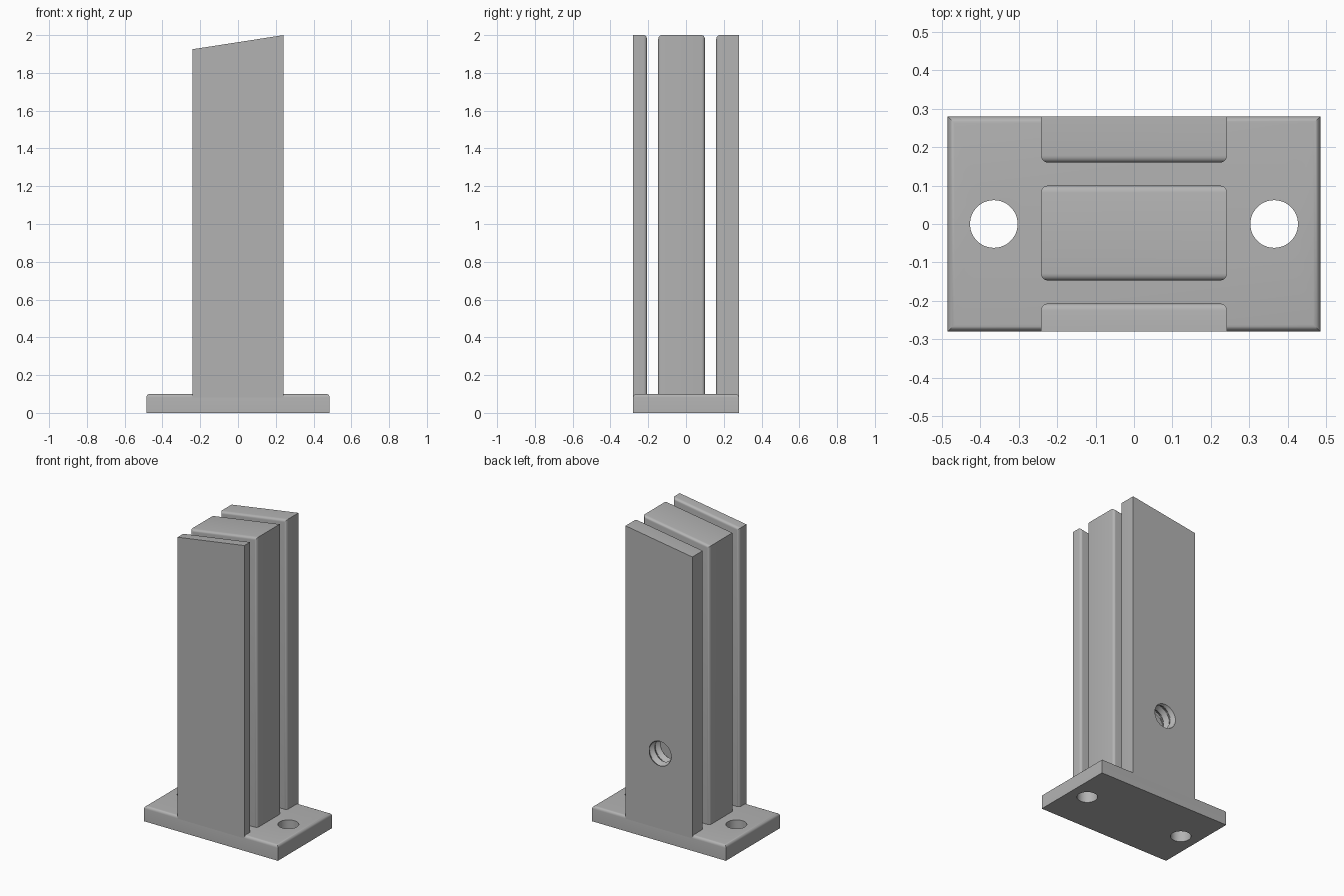
import bpy, bmesh, math

if "Cube" in bpy.data.objects:
    bpy.data.objects.remove(bpy.data.objects["Cube"], do_unlink=True)

# Single satin grey finish
grey = bpy.data.materials.new("satin_grey")
grey.use_nodes = True
grey.diffuse_color = (0.45, 0.45, 0.45, 1)
grey.node_tree.nodes["Principled BSDF"].inputs["Base Color"].default_value = grey.diffuse_color

HALF_X, HALF_Y = 0.485, 0.28
BASE_TOP, FILLET = 0.1, 0.018
POST_X, HIGH, LOW = 0.242, 2.0, 1.925


def finish(name, bm):
    bmesh.ops.recalc_face_normals(bm, faces=bm.faces)
    mesh = bpy.data.meshes.new(name)
    bm.to_mesh(mesh)
    bm.free()
    obj = bpy.data.objects.new(name, mesh)
    bpy.context.collection.objects.link(obj)
    mesh.materials.append(grey)
    return obj


def block(name, half_x, y0, y1, z0, top_at, rounded):
    """Box whose top follows top_at(x); edges chosen by rounded(a, b) get a fillet."""
    bm = bmesh.new()
    bmesh.ops.create_cube(bm, size=1)
    for v in bm.verts:
        v.co.x *= 2 * half_x
        v.co.y = y1 if v.co.y > 0 else y0
        v.co.z = top_at(v.co.x) if v.co.z > 0 else z0
    edges = [e for e in bm.edges
             if all(v.co.z > z0 for v in e.verts) and rounded(*[v.co for v in e.verts])]
    bmesh.ops.bevel(bm, geom=edges, offset=FILLET, segments=5, profile=0.5, affect='EDGES')
    return finish(name, bm)


def activate(obj):
    bpy.ops.object.select_all(action='DESELECT')
    obj.select_set(True)
    bpy.context.view_layer.objects.active = obj


def cut(obj, cutter):
    mod = obj.modifiers.new("cut", 'BOOLEAN')
    mod.operation, mod.solver, mod.object = 'DIFFERENCE', 'EXACT', cutter
    activate(obj)
    bpy.ops.object.modifier_apply(modifier=mod.name)
    bpy.data.objects.remove(cutter, do_unlink=True)


def thread_cutter(y0, y1, z, minor, major, pitch, segs=48, rows=32):
    """Closed tube along y whose radius follows a helical triangle wave."""
    bm = bmesh.new()
    rings = []
    for j in range(rows + 1):
        y = y0 + (y1 - y0) * j / rows
        ring = []
        for i in range(segs):
            a = math.tau * i / segs
            phase = ((y - HALF_Y) / pitch + a / math.tau + 0.5) % 1
            r = minor + (major - minor) * abs(2 * phase - 1)
            ring.append(bm.verts.new((r * math.cos(a), y, z + r * math.sin(a))))
        rings.append(ring)
    for lo, hi in zip(rings, rings[1:]):
        for i in range(segs):
            k = (i + 1) % segs
            bm.faces.new((lo[i], lo[k], hi[k], hi[i]))
    bm.faces.new(rings[0])
    bm.faces.new(rings[-1])
    return finish("thread_cutter", bm)


# Base plate with a rounded upper rim and two bolt holes
base = block("base_plate", HALF_X, -HALF_Y, HALF_Y, 0, lambda x: BASE_TOP, lambda a, b: True)
for side in (-1, 1):
    bpy.ops.mesh.primitive_cylinder_add(vertices=64, radius=0.062, depth=0.4,
                                        location=(side * 0.365, 0, 0))
    cut(base, bpy.context.object)


# Upright plates with a sloping top; only edges beside the slots are rounded
def slope(x):
    return HIGH if x > 0 else LOW


def beside_slot(a, b):
    return abs(a.y - b.y) < 1e-4 and abs(a.y) < HALF_Y - 0.01


parts = [base]
for name, y0, y1 in (("front_plate", -HALF_Y, -0.207),
                     ("middle_post", -0.147, 0.1),
                     ("back_plate", 0.16, HALF_Y)):
    parts.append(block(name, POST_X, y0, y1, BASE_TOP - FILLET, slope, beside_slot))

# Threaded screw hole through the back plate
cut(parts[-1], thread_cutter(0.14, 0.3, 0.575, 0.07, 0.09, 0.06))

for obj in parts:
    activate(obj)
    bpy.ops.object.shade_smooth_by_angle(angle=math.radians(30))
